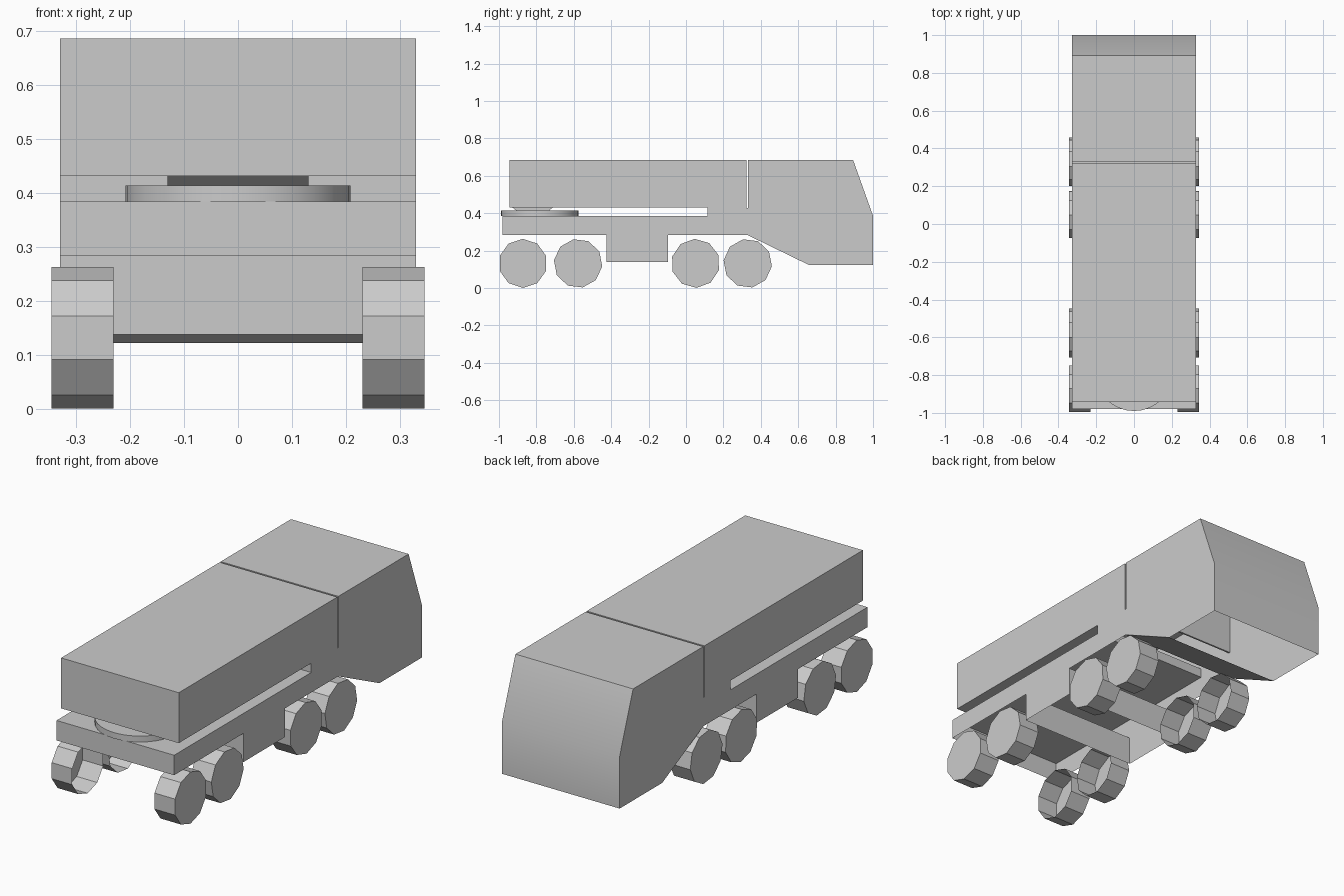
import bpy, bmesh, math

if "Cube" in bpy.data.objects:
    bpy.data.objects.remove(bpy.data.objects["Cube"])


def finish(name, bm, smooth=None):
    mesh = bpy.data.meshes.new(name)
    bm.to_mesh(mesh)
    bm.free()
    ob = bpy.data.objects.new(name, mesh)
    bpy.context.collection.objects.link(ob)
    if smooth:
        bpy.ops.object.select_all(action='DESELECT')
        bpy.context.view_layer.objects.active = ob
        ob.select_set(True)
        bpy.ops.object.shade_smooth_by_angle(angle=math.radians(smooth))
    return ob


def extrude_x(pts, x0, x1):
    """Extrude a (y, z) profile between two x positions."""
    bm = bmesh.new()
    face = bm.faces.new([bm.verts.new((x0, y, z)) for y, z in pts])
    new = bmesh.ops.extrude_face_region(bm, geom=[face])['geom']
    bmesh.ops.translate(bm, vec=(x1 - x0, 0, 0),
                        verts=[v for v in new if isinstance(v, bmesh.types.BMVert)])
    bmesh.ops.recalc_face_normals(bm, faces=bm.faces)
    bm.normal_update()
    return bm


def remove(bm, test):
    bmesh.ops.delete(bm, geom=[f for f in bm.faces if test(f)], context='FACES')


# Body shell: chassis, slot, upper housing, panel gap and cab in one profile
profile = [
    (-0.98, 0.283), (-0.98, 0.384), (0.115, 0.384), (0.115, 0.431),
    (-0.943, 0.431), (-0.943, 0.686), (0.323, 0.686), (0.323, 0.427),
    (0.332, 0.427), (0.332, 0.686), (0.893, 0.686), (1.0, 0.386),
    (1.0, 0.122), (0.66, 0.122), (0.33, 0.283), (-0.095, 0.283),
    (-0.095, 0.138), (-0.425, 0.138), (-0.425, 0.283),
]
bm = extrude_x(profile, -0.329, 0.329)
# The underside is open
remove(bm, lambda f: f.normal.z < -0.99 and f.calc_center_median().z < 0.3)
finish("body_shell", bm, 24)

# Turntable disc and its flared mount in the slot
bm = bmesh.new()
bmesh.ops.create_cone(bm, cap_ends=True, segments=32, radius1=0.208,
                      radius2=0.208, depth=0.03)
bmesh.ops.translate(bm, vec=(0, -0.782, 0.399), verts=bm.verts)
finish("turntable_disc", bm, 30)
mount = [(-0.905, 0.413), (-0.735, 0.413), (-0.71, 0.432), (-0.93, 0.432)]
finish("turntable_mount", extrude_x(mount, -0.13, 0.13))

# Ten-sided wheels, open on the inner side
for i, (y, turn) in enumerate([(-0.872, 90), (-0.577, 101), (0.051, 92), (0.33, 101)]):
    ring = []
    for k in range(10):
        a = math.radians(turn + 36 * k)
        ring.append((y + 0.13 * math.cos(a), 0.132 + 0.131 * math.sin(a)))
    for side, sx in (("right", 1), ("left", -1)):
        bm = extrude_x(ring, sx * 0.23, sx * 0.345)
        remove(bm, lambda f: f.normal.x * sx < -0.9)
        finish(f"wheel_{side}_{i + 1}", bm)
